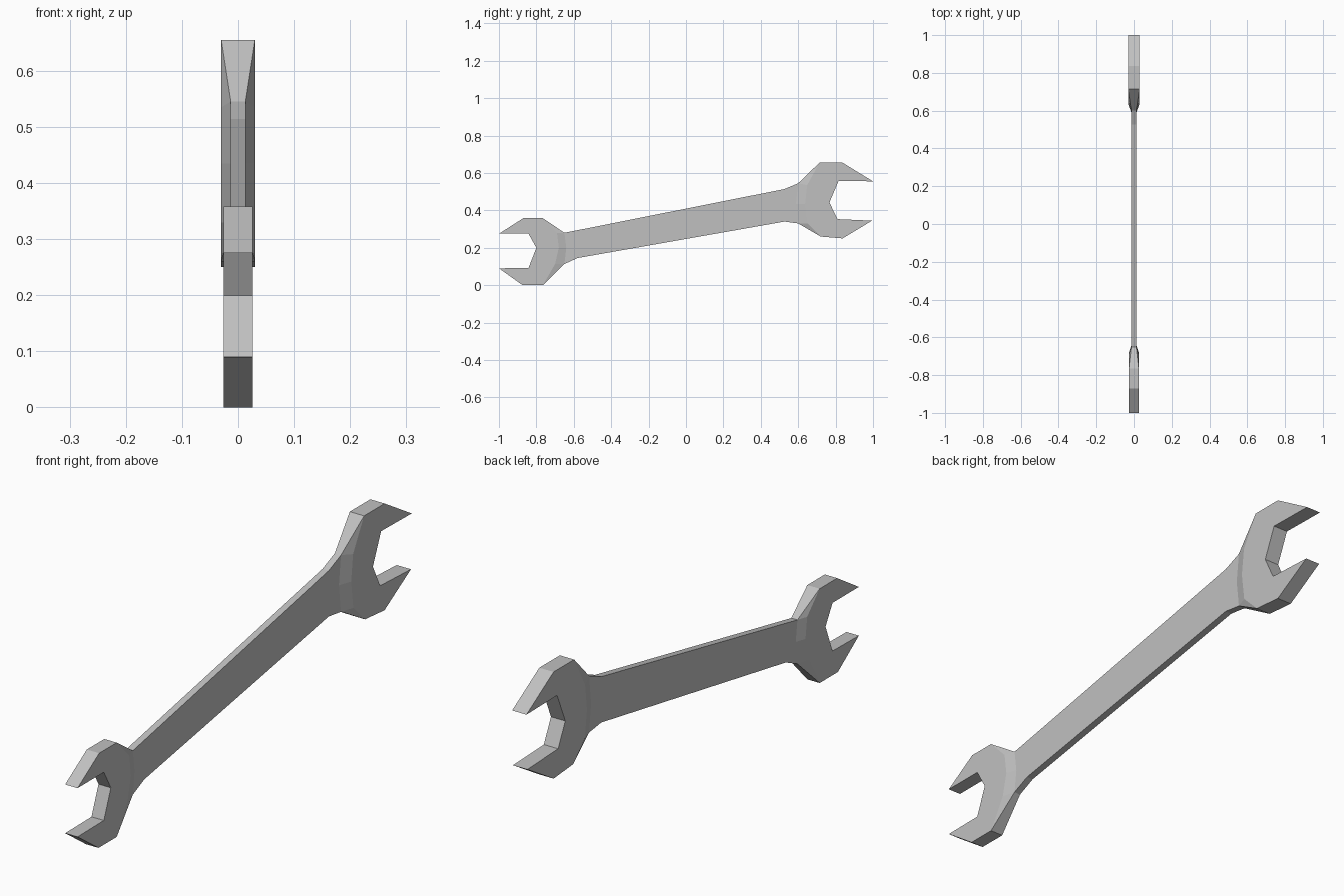
import bpy
import bmesh

cube = bpy.data.objects.get("Cube")
if cube:
    bpy.data.objects.remove(cube, do_unlink=True)

steel = bpy.data.materials.new("grey_steel")
steel.use_nodes = True
COLOR = (0.53, 0.53, 0.53, 1)
steel.diffuse_color = COLOR
steel.node_tree.nodes["Principled BSDF"].inputs["Base Color"].default_value = COLOR

THIN, SMALL, LARGE = 0.013, 0.026, 0.03

# Side profiles as (y, z): each jaw runs from its upper to its lower shoulder
large_jaw = [(.714, .655), (.837, .655), (1, .555), (.816, .558), (.767, .442),
             (.81, .353), (.995, .345), (.837, .25), (.72, .26)]
small_jaw = [(-.765, .358), (-.87, .358), (-1, .275), (-.842, .275), (-.8, .2),
             (-.842, .092), (-1, .09), (-.874, 0), (-.765, 0)]
# Edge where each thick head starts to slope down, from top to bottom
large_slope = [(.648, .535), (.637, .435), (.65, .33)]
small_slope = [(-.69, .28), (-.68, .2), (-.7, .113)]
# Foot of each slope, where the thin handle begins
large_neck = [(.6, .545), (.588, .435), (.6, .33)]
small_neck = [(-.65, .28), (-.64, .2), (-.65, .113)]
# Bends along the handle edges
upper_bend = [(.527, .514)]
lower_bends = [(.527, .34), (-.58, .145)]

bm = bmesh.new()


def pair(points, half):
    """Matching vertices on the left and right faces."""
    return [(bm.verts.new((half, y, z)), bm.verts.new((-half, y, z)))
            for y, z in points]


def both_sides(pairs):
    """One face on each side of the tool."""
    for side in (0, 1):
        bm.faces.new([p[side] for p in pairs])


def head(jaw_points, slope_points, neck, half):
    """Forked jaw plate with a faceted slope down to the neck."""
    jaw = pair(jaw_points, half)
    slope = pair(slope_points, half)
    both_sides(jaw + slope[::-1])
    both_sides([neck[0], jaw[0], slope[0]])
    both_sides([neck[2], jaw[-1], slope[2]])
    for i in range(2):
        both_sides([neck[i], slope[i], slope[i + 1], neck[i + 1]])
    return jaw


# Handle
neck_l = pair(large_neck, THIN)
neck_s = pair(small_neck, THIN)
top = pair(upper_bend, THIN)
bottom = pair(lower_bends, THIN)
both_sides(top + neck_l + bottom + neck_s[::-1])

# Open-ended heads
jaw_l = head(large_jaw, large_slope, neck_l, LARGE)
jaw_s = head(small_jaw, small_slope, neck_s, SMALL)

# Rim joining the two sides all the way round
rim = (jaw_l + [neck_l[2]] + bottom + [neck_s[2]] + jaw_s[::-1]
       + [neck_s[0]] + top + [neck_l[0]])
for a, b in zip(rim, rim[1:] + rim[:1]):
    bm.faces.new((a[0], b[0], b[1], a[1]))

bmesh.ops.recalc_face_normals(bm, faces=bm.faces)
mesh = bpy.data.meshes.new("open_ended_spanner")
bm.to_mesh(mesh)
bm.free()
mesh.materials.append(steel)
spanner = bpy.data.objects.new("open_ended_spanner", mesh)
bpy.context.collection.objects.link(spanner)
